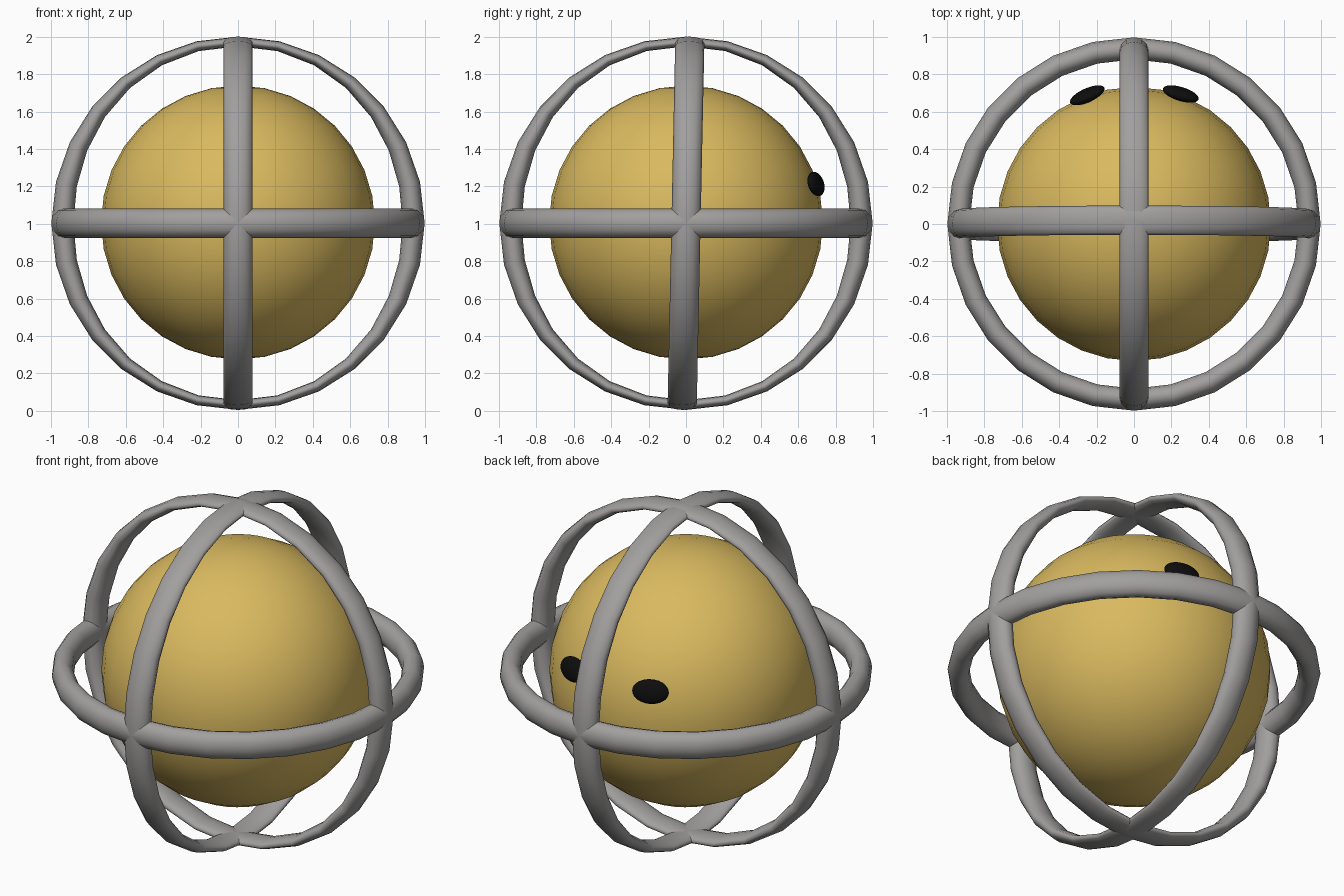
import bpy, bmesh, math
from mathutils import Vector, Matrix

if "Cube" in bpy.data.objects:
    bpy.data.objects.remove(bpy.data.objects["Cube"])

CZ = 1.003


def material(name, rgb):
    m = bpy.data.materials.new(name)
    m.diffuse_color = (*rgb, 1)
    m.use_nodes = True
    m.node_tree.nodes["Principled BSDF"].inputs["Base Color"].default_value = m.diffuse_color
    return m


GOLD = material("gold", (0.70, 0.49, 0.115))
GREY = material("grey metal", (0.36, 0.35, 0.345))
BLACK = material("black", (0.004, 0.004, 0.004))


def finish(bm, name, mat):
    bmesh.ops.recalc_face_normals(bm, faces=bm.faces)
    for f in bm.faces:
        f.smooth = True
    me = bpy.data.meshes.new(name)
    bm.to_mesh(me)
    bm.free()
    me.materials.append(mat)
    ob = bpy.data.objects.new(name, me)
    bpy.context.collection.objects.link(ob)
    return ob


def ring(name, axis_a, axis_b, thin_poles, tilt=0.0, segs=28, sides=12):
    """Hoop in the plane a-b with an oval section; b points to the thin ends."""
    a, b = Vector(axis_a), Vector(axis_b)
    n = a.cross(b)
    bm = bmesh.new()
    loops = []
    for i in range(segs):
        t = 2 * math.pi * i / segs
        out = a * math.cos(t) + b * math.sin(t)
        thick = 0.052 + 0.066 * abs(math.cos(t)) ** 2.5 if thin_poles else 0.118
        loop = []
        for j in range(sides):
            s = 2 * math.pi * j / sides
            r = 0.998 - thick / 2 + thick / 2 * math.cos(s)
            loop.append(bm.verts.new(out * r + n * 0.078 * math.sin(s)))
        loops.append(loop)
    for i in range(segs):
        p, q = loops[i], loops[(i + 1) % segs]
        for j in range(sides):
            k = (j + 1) % sides
            bm.faces.new((p[j], q[j], q[k], p[k]))
    bm.transform(Matrix.Translation((0, 0, CZ)) @ Matrix.Rotation(tilt, 4, 'X'))
    return finish(bm, name, GREY)


# Cage of three hoops
ring("equator_ring", (1, 0, 0), (0, 1, 0), False)
ring("side_to_side_ring", (1, 0, 0), (0, 0, 1), True, tilt=-0.021)
ring("front_to_back_ring", (0, 1, 0), (0, 0, 1), True)

# Ball inside the cage
bm = bmesh.new()
bmesh.ops.create_uvsphere(bm, u_segments=32, v_segments=16, radius=0.732)
bm.transform(Matrix.Translation((0, 0, CZ + 0.004)))
finish(bm, "ball", GOLD)

# Flattened oval eyes on the back of the ball
for name, x, y, yaw in (("left_eye", -0.25, 0.688, 24), ("right_eye", 0.25, 0.695, -17)):
    bm = bmesh.new()
    bmesh.ops.create_uvsphere(bm, u_segments=32, v_segments=16, radius=1)
    bm.transform(Matrix.Translation((x, y, 1.213))
                 @ Matrix.Rotation(math.radians(yaw), 4, 'Z')
                 @ Matrix.Rotation(math.radians(16), 4, 'X')
                 @ Matrix.Diagonal((0.1, 0.034, 0.067, 1)))
    finish(bm, name, BLACK)
